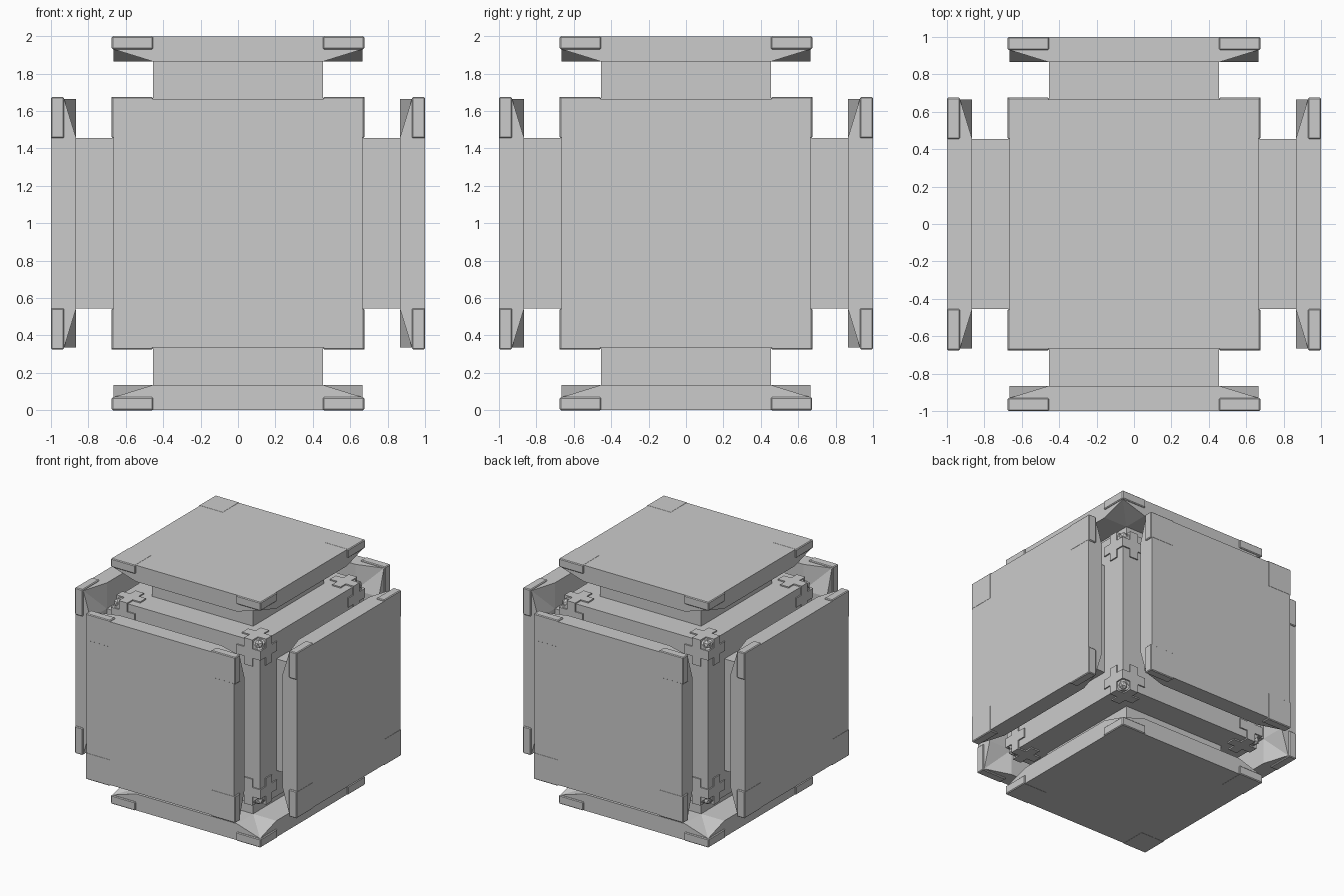
import bpy
import bmesh
from math import pi
from itertools import product
from mathutils import Matrix, Vector

cube = bpy.data.objects.get("Cube")
if cube:
    bpy.data.objects.remove(cube)

# One flat grey for the whole model
grey = bpy.data.materials.new("plain grey")
grey.use_nodes = True
grey.diffuse_color = (0.6, 0.6, 0.6, 1)
grey.node_tree.nodes["Principled BSDF"].inputs["Base Color"].default_value = (0.6, 0.6, 0.6, 1)

CENTRE = Matrix.Translation((0, 0, 1))
NECK, CORE, TAB = 0.455, 0.665, 0.675   # half widths
INNER, STEP, OUTER = 0.865, 0.93, 1.0   # plate levels from the centre


def finish(bm, name, matrix=Matrix()):
    bmesh.ops.recalc_face_normals(bm, faces=bm.faces)
    mesh = bpy.data.meshes.new(name)
    bm.to_mesh(mesh)
    bm.free()
    mesh.materials.append(grey)
    obj = bpy.data.objects.new(name, mesh)
    obj.matrix_world = CENTRE @ matrix
    bpy.context.collection.objects.link(obj)
    return obj


def box(bm, low, high, bevel=0.0):
    low, high = Vector(low), Vector(high)
    size = Matrix.Diagonal((*(high - low), 1))
    verts = bmesh.ops.create_cube(bm, size=1, matrix=Matrix.Translation((low + high) / 2) @ size)["verts"]
    if bevel:
        edges = list({e for v in verts for e in v.link_edges})
        bmesh.ops.bevel(bm, geom=edges, offset=bevel, segments=1, affect='EDGES')


def plate(name, matrix):
    # Square plate whose inner corners are hollowed into shallow valleys
    bm = bmesh.new()
    rings = []
    for i in range(4):
        turn = Matrix.Rotation(i * pi / 2, 3, 'Z')
        points = [(CORE, NECK, INNER), (CORE, CORE, STEP), (NECK, CORE, INNER),
                  (NECK, NECK, INNER), (CORE, CORE, OUTER - 0.001)]
        rings.append([bm.verts.new(turn @ Vector(p)) for p in points])
    for i, (a, corner, b, inside, top) in enumerate(rings):
        a2, corner2, _, inside2, top2 = rings[(i + 1) % 4]
        bm.faces.new((a, corner, inside))
        bm.faces.new((corner, b, inside))
        bm.faces.new((b, a2, inside2, inside))
        bm.faces.new((top, corner, b, a2, corner2, top2))
    bm.faces.new([r[3] for r in rings])
    bm.faces.new([r[4] for r in rings])
    finish(bm, name, matrix)

    # Raised tabs wrapping the four corners
    bm = bmesh.new()
    for sx, sy in product((-1, 1), repeat=2):
        xs, ys = sorted((sx * NECK, sx * TAB)), sorted((sy * NECK, sy * TAB))
        box(bm, (xs[0], ys[0], STEP), (xs[1], ys[1], OUTER), 0.006)
    finish(bm, name + "_corner_tabs", matrix)


def crosses(name, matrix):
    # Thin plus shapes near each corner of a core face
    bm = bmesh.new()
    mid, half = 0.565, 0.038
    for sx, sy in product((-1, 1), repeat=2):
        for long_x in (True, False):
            along = sorted((NECK + 0.005, TAB))
            across = (mid - half, mid + half)
            xs, ys = (along, across) if long_x else (across, along)
            xs, ys = sorted(sx * v for v in xs), sorted(sy * v for v in ys)
            box(bm, (xs[0], ys[0], CORE - 0.01), (xs[1], ys[1], TAB))
    finish(bm, name, matrix)


# Central core with clipped corners
bm = bmesh.new()
box(bm, [-CORE] * 3, [CORE] * 3)
bmesh.ops.bevel(bm, geom=list(bm.verts), offset=0.08, segments=1, affect='VERTICES')
finish(bm, "core")

# Small pegs in the clipped corners
bm = bmesh.new()
for signs in product((-1, 1), repeat=3):
    bmesh.ops.create_icosphere(bm, subdivisions=1, radius=0.035,
                               matrix=Matrix.Translation(Vector(signs) * 0.635))
finish(bm, "corner_pegs")

# Six sides: neck, plate and corner crosses
sides = {
    "top": Matrix(),
    "bottom": Matrix.Rotation(pi, 4, 'X'),
    "front": Matrix.Rotation(pi / 2, 4, 'X'),
    "back": Matrix.Rotation(-pi / 2, 4, 'X'),
    "left": Matrix.Rotation(pi / 2, 4, 'Y'),
    "right": Matrix.Rotation(-pi / 2, 4, 'Y'),
}
for side, matrix in sides.items():
    bm = bmesh.new()
    box(bm, (-NECK, -NECK, CORE - 0.02), (NECK, NECK, INNER + 0.01))
    finish(bm, side + "_neck", matrix)
    plate(side + "_plate", matrix)
    crosses(side + "_crosses", matrix)
